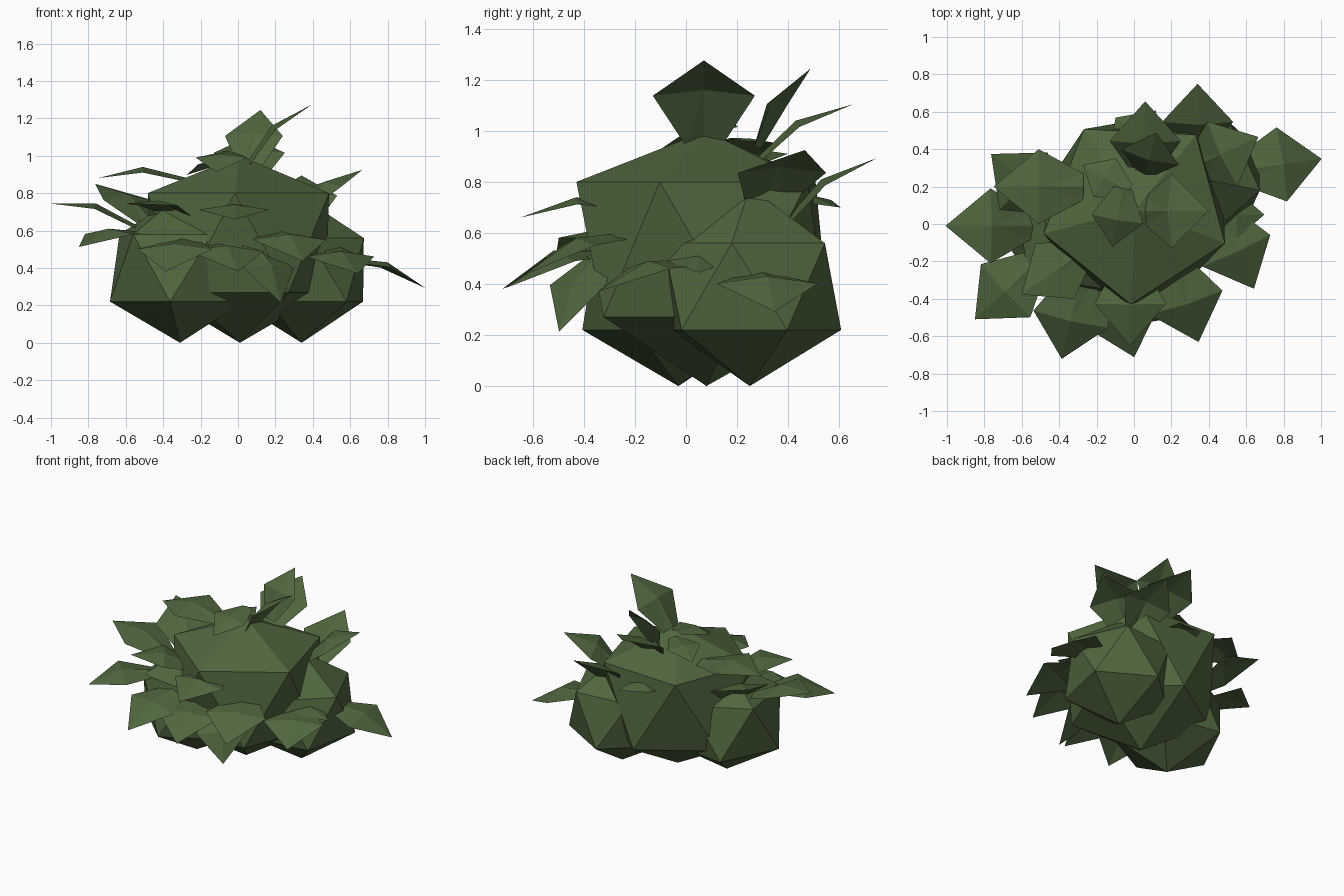
import bpy, bmesh
from math import radians, cos, sin
from mathutils import Matrix, Vector

cube = bpy.data.objects.get("Cube")
if cube:
    bpy.data.objects.remove(cube)

green = bpy.data.materials.new("leaf_green")
green.use_nodes = True
colour = (0.08, 0.135, 0.05, 1)
green.diffuse_color = colour
bsdf = green.node_tree.nodes["Principled BSDF"]
bsdf.inputs["Base Color"].default_value = colour
bsdf.inputs["Roughness"].default_value = 0.9


def add_object(name, bm):
    mesh = bpy.data.meshes.new(name)
    bm.to_mesh(mesh)
    bm.free()
    mesh.materials.append(green)
    obj = bpy.data.objects.new(name, mesh)
    bpy.context.collection.objects.link(obj)


def clump(name, x, y, turn, low, high, top):
    """Twenty-sided clump; low and high are the (radius, height) of its rings."""
    bm = bmesh.new()

    def ring(radius, z, start):
        angles = [radians(start + 72 * i) for i in range(5)]
        return [bm.verts.new((x + radius * cos(a), y + radius * sin(a), z)) for a in angles]

    lower = ring(*low, turn - 36)
    upper = ring(*high, turn)
    foot = bm.verts.new((x, y, 0))
    crown = bm.verts.new((x, y, top))
    for i in range(5):
        j = (i + 1) % 5
        bm.faces.new((foot, lower[j], lower[i]))
        bm.faces.new((lower[i], lower[j], upper[i]))
        bm.faces.new((upper[i], lower[j], upper[j]))
        bm.faces.new((upper[i], upper[j], crown))
    add_object(name, bm)


def leaf(name, x, y, z, heading, pitch, size):
    """Folded leaf with its ridge peak at x, y, z, pointing along heading."""
    bm = bmesh.new()
    place = (Matrix.Translation((x, y, z))
             @ Matrix.Rotation(radians(heading), 4, "Z")
             @ Matrix.Rotation(-radians(pitch), 4, "Y")
             @ Matrix.Scale(size, 4))

    def point(*co):
        return bm.verts.new(place @ Vector(co))

    ridge = point(0, 0, 0)
    tip = point(0.24, 0, -0.06)
    root = point(-0.24, 0, -0.06)
    for side in (1, -1):
        edge = point(0, side * 0.2, -0.03)
        base = point(-0.24, side * 0.07, -0.08)
        for loop in ((ridge, tip, edge), (root, ridge, edge, base)):
            bm.faces.new(loop if side > 0 else loop[::-1])
    bmesh.ops.triangulate(bm, faces=bm.faces[:])
    add_object(name, bm)


# Three overlapping bush clumps
clump("main_clump", 0.01, 0.08, -93, (0.48, 0.27), (0.51, 0.8), 1.0)
clump("left_clump", 0.34, 0.25, 60, (0.36, 0.22), (0.34, 0.56), 0.78)
clump("right_clump", -0.31, -0.03, -134, (0.38, 0.22), (0.36, 0.58), 0.79)

# Leaves around the crown: position, heading, pitch, size
crown_leaves = [
    (0.18, 0.07, 1.16, 0, 42, 1),
    (0.08, 0.34, 1.12, 75, 53, 0.8),
    (0.06, 0.43, 1.04, 90, 30, 0.95),
    (-0.09, 0.02, 1.01, 260, -20, 0.7),
    (-0.16, 0.25, 0.97, 150, -15, 0.6),
    (-0.51, 0.2, 0.94, 180, 0, 1),
    (0.46, 0.37, 0.86, 25, 30, 0.95),
    (0.34, 0.53, 0.81, 90, 35, 0.95),
    (0.01, 0.48, 0.75, 50, -3, 0.7),
]

# Leaves around the sides
side_leaves = [
    (-0.76, -0.01, 0.745, 180, 14, 1),
    (-0.58, 0.22, 0.79, 140, 28, 1),
    (-0.69, -0.36, 0.61, 223, -10, 0.97),
    (-0.42, -0.25, 0.76, 215, 10, 0.9),
    (-0.34, -0.52, 0.53, 257, -22, 1.03),
    (-0.02, -0.43, 0.74, 270, -6, 0.95),
    (-0.06, -0.5, 0.52, 286, -18, 1.05),
    (0.28, -0.43, 0.58, 288, -20, 1.03),
    (0.18, -0.44, 0.41, 310, -55, 0.85),
    (0.55, -0.15, 0.49, 295, -15, 1),
    (0.55, 0.05, 0.51, 0, -10, 0.65),
    (0.8, 0.32, 0.43, 8, -20, 1),
]

for label, group in (("crown_leaf", crown_leaves), ("side_leaf", side_leaves)):
    for n, values in enumerate(group, 1):
        leaf(f"{label}_{n}", *values)
